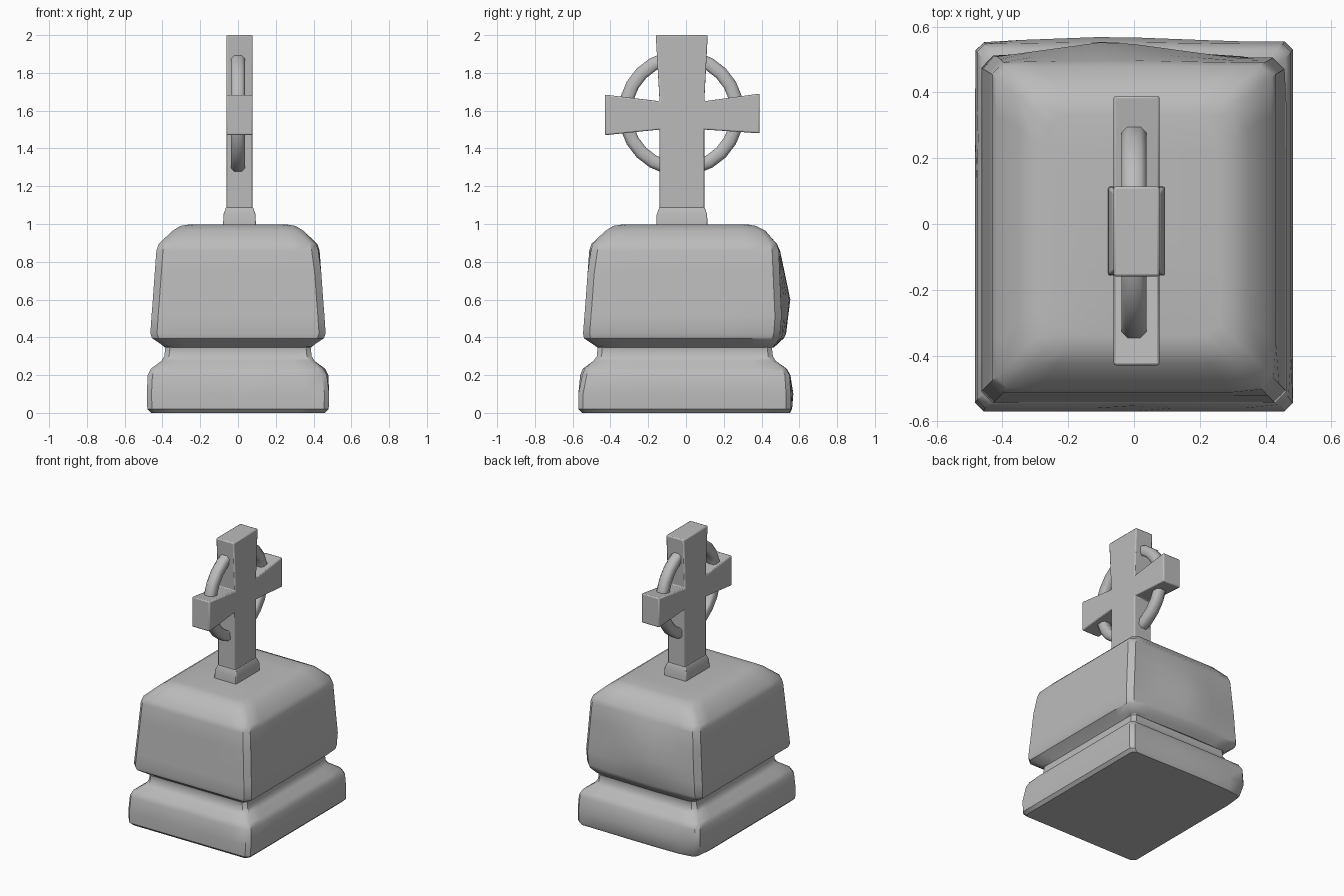
import bpy, bmesh, math
from mathutils import Vector

cube = bpy.data.objects.get("Cube")
if cube:
    bpy.data.objects.remove(cube, do_unlink=True)

stone = bpy.data.materials.new("grey_stone")
stone.use_nodes = True
colour = (0.5, 0.5, 0.5, 1)
stone.diffuse_color = colour
stone.node_tree.nodes["Principled BSDF"].inputs["Base Color"].default_value = colour


def finish(name, bm, bevel=0.0, angle=35):
    """Turn a bmesh into a softly bevelled stone object."""
    bmesh.ops.recalc_face_normals(bm, faces=bm.faces)
    mesh = bpy.data.meshes.new(name)
    bm.to_mesh(mesh)
    bm.free()
    mesh.materials.append(stone)
    obj = bpy.data.objects.new(name, mesh)
    bpy.context.collection.objects.link(obj)
    if bevel:
        mod = obj.modifiers.new("worn_edges", "BEVEL")
        mod.width, mod.segments, mod.limit_method = bevel, 2, "ANGLE"
        mod.angle_limit = math.radians(25)
    bpy.ops.object.select_all(action="DESELECT")
    obj.select_set(True)
    bpy.context.view_layer.objects.active = obj
    bpy.ops.object.shade_smooth_by_angle(angle=math.radians(angle))
    return obj


def tent(value, centre, reach):
    return max(0.0, 1 - abs(value - centre) / reach)


def loop_points(hx, front, back, cut, steps=8):
    """Rectangle with cut corners and evenly divided sides."""
    corners = [(-hx + cut, front), (hx - cut, front), (hx, front + cut), (hx, back - cut),
               (hx - cut, back), (-hx + cut, back), (-hx, back - cut), (-hx, front + cut)]
    points = []
    for i, a in enumerate(corners):
        b = corners[(i + 1) % 8]
        n = steps if i % 2 == 0 else 1
        points += [Vector(a).lerp(Vector(b), k / n) for k in range(n)]
    return points


# Chipped corners and edges: place, reach, depth
chips = [((-0.48, 0.56, 0.02), 0.09, 0.04), ((0.46, -0.55, 0.22), 0.08, 0.02),
         ((0.43, -0.51, 0.88), 0.09, 0.02), ((0.46, 0.51, 0.41), 0.09, 0.025),
         ((-0.46, 0.2, 0.22), 0.08, 0.02), ((0.0, -0.55, 0.22), 0.08, 0.01)]


def loft(name, levels, bulge_z, bulge_reach, bulge, cut):
    """Stack rings of (height, half width, front, back) into a block."""
    bm = bmesh.new()
    rings = []
    for z, hx, front, back in levels:
        ring = []
        for p in loop_points(hx, front, back, cut):
            co = Vector((p.x, p.y, z))
            if p.y > back - 0.001:      # rough ridge on the back
                co.y += bulge * tent(p.x, -0.07, 0.4) * tent(z, bulge_z, bulge_reach)
            for place, reach, depth in chips:
                near = max(0, 1 - (co - Vector(place)).length / reach)
                inward = Vector((-co.x, -co.y, 0)).normalized()
                co += inward * depth * near
            ring.append(bm.verts.new(co))
        rings.append(ring)
    for low, high in zip(rings, rings[1:]):
        for i in range(len(low)):
            j = (i + 1) % len(low)
            bm.faces.new((low[i], low[j], high[j], high[i]))
    bm.faces.new(rings[0])
    bm.faces.new(rings[-1])
    return finish(name, bm)


# Plinth slab with sloping shoulder and recessed neck
loft("plinth", [(0.0, 0.46, -0.55, 0.545), (0.02, 0.48, -0.57, 0.555),
                (0.1, 0.483, -0.57, 0.555), (0.2, 0.478, -0.56, 0.548),
                (0.235, 0.46, -0.545, 0.53), (0.275, 0.405, -0.49, 0.475),
                (0.3, 0.39, -0.472, 0.46), (0.345, 0.385, -0.468, 0.455),
                (0.38, 0.40, -0.48, 0.47)], 0.1, 0.16, 0.015, 0.025)

# Main block: tapering walls and broad sloping top edge
loft("main_block", [(0.345, 0.385, -0.468, 0.455), (0.365, 0.41, -0.495, 0.475),
                    (0.395, 0.455, -0.54, 0.502), (0.42, 0.464, -0.545, 0.51),
                    (0.51, 0.458, -0.538, 0.506), (0.6, 0.451, -0.531, 0.502),
                    (0.74, 0.441, -0.521, 0.496), (0.86, 0.432, -0.512, 0.491),
                    (0.895, 0.42, -0.5, 0.48), (0.965, 0.345, -0.425, 0.42),
                    (0.99, 0.305, -0.385, 0.37), (0.997, 0.26, -0.34, 0.33)],
     0.6, 0.3, 0.055, 0.035)


def slab(name, outline, x0, x1, bevel):
    """Extrude a side outline (y, z) across the thickness."""
    bm = bmesh.new()
    face = bm.faces.new([bm.verts.new((x0, y, z)) for y, z in outline])
    moved = bmesh.ops.extrude_face_region(bm, geom=[face])["geom"]
    bmesh.ops.translate(bm, vec=(x1 - x0, 0, 0),
                        verts=[v for v in moved if isinstance(v, bmesh.types.BMVert)])
    return finish(name, bm, bevel)


# Cross with flared head and arms
slab("cross", [(-0.14, 0.98), (-0.14, 1.5), (-0.43, 1.47), (-0.43, 1.685),
               (-0.14, 1.65), (-0.16, 2.0), (0.115, 2.0), (0.097, 1.65),
               (0.39, 1.69), (0.39, 1.48), (0.097, 1.5), (0.097, 0.98)], -0.062, 0.078, 0.008)

# Flared foot under the post
bm = bmesh.new()
rings = []
for z, grow in ((0.98, 0.016), (1.05, 0.014), (1.09, 0.0)):
    rings.append([bm.verts.new((0.008 + sx * (0.071 + grow), -0.0215 + sy * (0.1195 + grow), z))
                  for sx, sy in ((-1, -1), (1, -1), (1, 1), (-1, 1))])
for low, high in zip(rings, rings[1:]):
    for i in range(4):
        j = (i + 1) % 4
        bm.faces.new((low[i], low[j], high[j], high[i]))
bm.faces.new(rings[0])
bm.faces.new(rings[-1])
finish("cross_foot", bm, 0.006)

# Ring around the crossing, with a rounded square section
bm = bmesh.new()
section = [(-0.036, 0.275), (-0.024, 0.262), (0.024, 0.262), (0.036, 0.275),
           (0.038, 0.315), (0.02, 0.333), (-0.02, 0.333), (-0.038, 0.315)]
count = 24
hoops = []
for k in range(count):
    a = math.tau * k / count
    hoops.append([bm.verts.new((x, -0.025 + r * math.cos(a), 1.588 + r * math.sin(a)))
                  for x, r in section])
for k, hoop in enumerate(hoops):
    after = hoops[(k + 1) % count]
    for i in range(len(section)):
        j = (i + 1) % len(section)
        bm.faces.new((hoop[i], hoop[j], after[j], after[i]))
finish("ring", bm, 0, 50)
